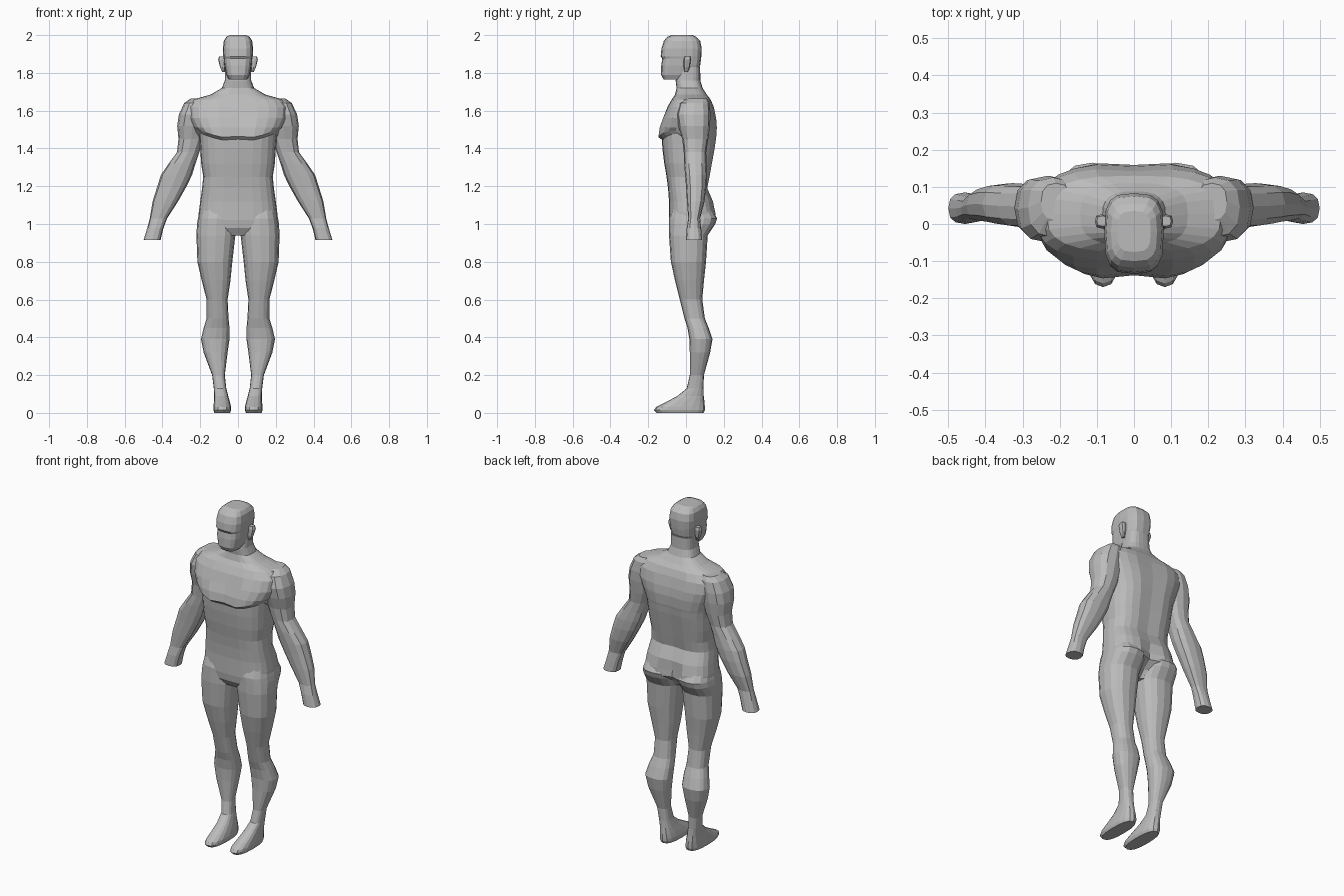
import bpy, bmesh, math

skin = bpy.data.materials.new("plain grey")
skin.diffuse_color = (0.5, 0.5, 0.5, 1)


def loft(name, rings, segs, power, mirror=False, shape=None):
    """Skin horizontal rounded slices given as (z, x0, x1, y0, y1)."""
    bm = bmesh.new()
    loops = []
    for z, x0, x1, y0, y1 in rings:
        loop = []
        for i in range(segs):
            a = math.tau * i / segs
            c, s = round(math.cos(a), 6), round(math.sin(a), 6)
            u = math.copysign(abs(c) ** (2 / power), c)
            v = math.copysign(abs(s) ** (2 / power), s)
            p = ((x0 + x1) / 2 + u * (x1 - x0) / 2,
                 (y0 + y1) / 2 + v * (y1 - y0) / 2, z)
            loop.append(bm.verts.new(shape(*p, v) if shape else p))
        loops.append(loop)
    for a, b in zip(loops, loops[1:]):
        for i in range(segs):
            j = (i + 1) % segs
            bm.faces.new((a[i], a[j], b[j], b[i]))
    bm.faces.new(loops[0])
    bm.faces.new(loops[-1])
    bmesh.ops.recalc_face_normals(bm, faces=bm.faces)
    mesh = bpy.data.meshes.new(name)
    bm.to_mesh(mesh)
    bm.free()
    mesh.materials.append(skin)
    ob = bpy.data.objects.new(name, mesh)
    bpy.context.collection.objects.link(ob)
    if mirror:
        ob.modifiers.new("mirror", 'MIRROR')
    return ob


def torso_shape(x, y, z, v):
    # spine and buttock groove, breastbone notch, raised outer chest line
    if abs(x) < 0.005:
        if v > 0:
            y -= 0.03 if z < 1.1 else (0.008 if z < 1.66 else 0)
        elif 1.44 < z < 1.6:
            y += 0.012
    if v < 0 and 1.43 < z < 1.47:
        z += 0.04 * min(1, (abs(x) / 0.19) ** 2)
        if abs(x) < 0.005:
            z += 0.012
    return x, y, z


# torso with neck: (z, half width, front, back)
torso = [(0.94, .09, -.06, .075), (0.98, .17, -.085, .11), (1.02, .208, -.09, .16),
         (1.06, .208, -.09, .158), (1.12, .2, -.09, .145), (1.19, .19, -.095, .115),
         (1.25, .184, -.103, .127), (1.32, .195, -.115, .14), (1.40, .2, -.125, .155),
         (1.437, .205, -.128, .16), (1.452, .212, -.15, .163), (1.51, .235, -.143, .167),
         (1.56, .26, -.125, .163), (1.62, .265, -.098, .15), (1.66, .235, -.075, .13),
         (1.685, .145, -.058, .11), (1.72, .085, -.05, .088), (1.76, .07, -.055, .076),
         (1.83, .068, -.04, .075)]
loft("torso", [(z, -w, w, f, b) for z, w, f, b in torso], 24, 2.9, shape=torso_shape)

# head: flat chin, brow ledge, rounded crown
head = [(1.765, .048, -.118, .02), (1.79, .062, -.132, .055), (1.84, .072, -.131, .075),
        (1.875, .075, -.126, .08), (1.888, .078, -.134, .081), (1.93, .08, -.13, .083),
        (1.97, .075, -.117, .075), (1.99, .062, -.1, .055), (2.0, .045, -.075, .035)]
loft("head", [(z, -w, w, f, b) for z, w, f, b in head], 16, 3.3)

# ears
loft("ears", [(1.805, .07, .083, -.008, .01), (1.83, .07, .095, -.012, .02),
              (1.87, .07, .105, -.012, .026), (1.888, .07, .1, -.006, .022)],
     8, 3, mirror=True)

# arms from shoulder to blunt hand
loft("arms", [(1.665, .17, .25, .01, .11), (1.64, .15, .285, -.035, .125),
              (1.58, .15, .313, -.05, .13), (1.52, .16, .322, -.04, .127),
              (1.45, .18, .315, -.02, .118), (1.38, .205, .323, -.012, .107),
              (1.32, .225, .367, -.01, .108), (1.26, .243, .408, -.005, .11),
              (1.2, .272, .427, 0, .108), (1.12, .317, .452, .005, .098),
              (1.03, .375, .467, .012, .075), (0.98, .394, .48, .004, .08),
              (0.915, .41, .5, 0, .085)], 12, 2.5, mirror=True)

# legs with feet
loft("legs", [(1.12, .04, .19, -.06, .11), (1.03, .012, .212, -.09, .165),
              (1.0, .012, .217, -.09, .155), (0.94, .014, .22, -.09, .115),
              (0.8, .03, .215, -.08, .106), (0.7, .04, .192, -.058, .095),
              (0.6, .055, .166, -.033, .086), (0.5, .05, .166, -.008, .1),
              (0.45, .045, .182, .008, .12), (0.39, .045, .196, .018, .14),
              (0.32, .055, .182, .02, .128), (0.2, .07, .137, .02, .095),
              (0.13, .062, .128, .004, .092), (0.09, .052, .126, -.045, .094),
              (0.055, .042, .128, -.11, .098), (0.03, .036, .13, -.16, .1),
              (0.015, .036, .13, -.17, .1), (0, .042, .125, -.155, .093)],
     16, 2.5, mirror=True)
